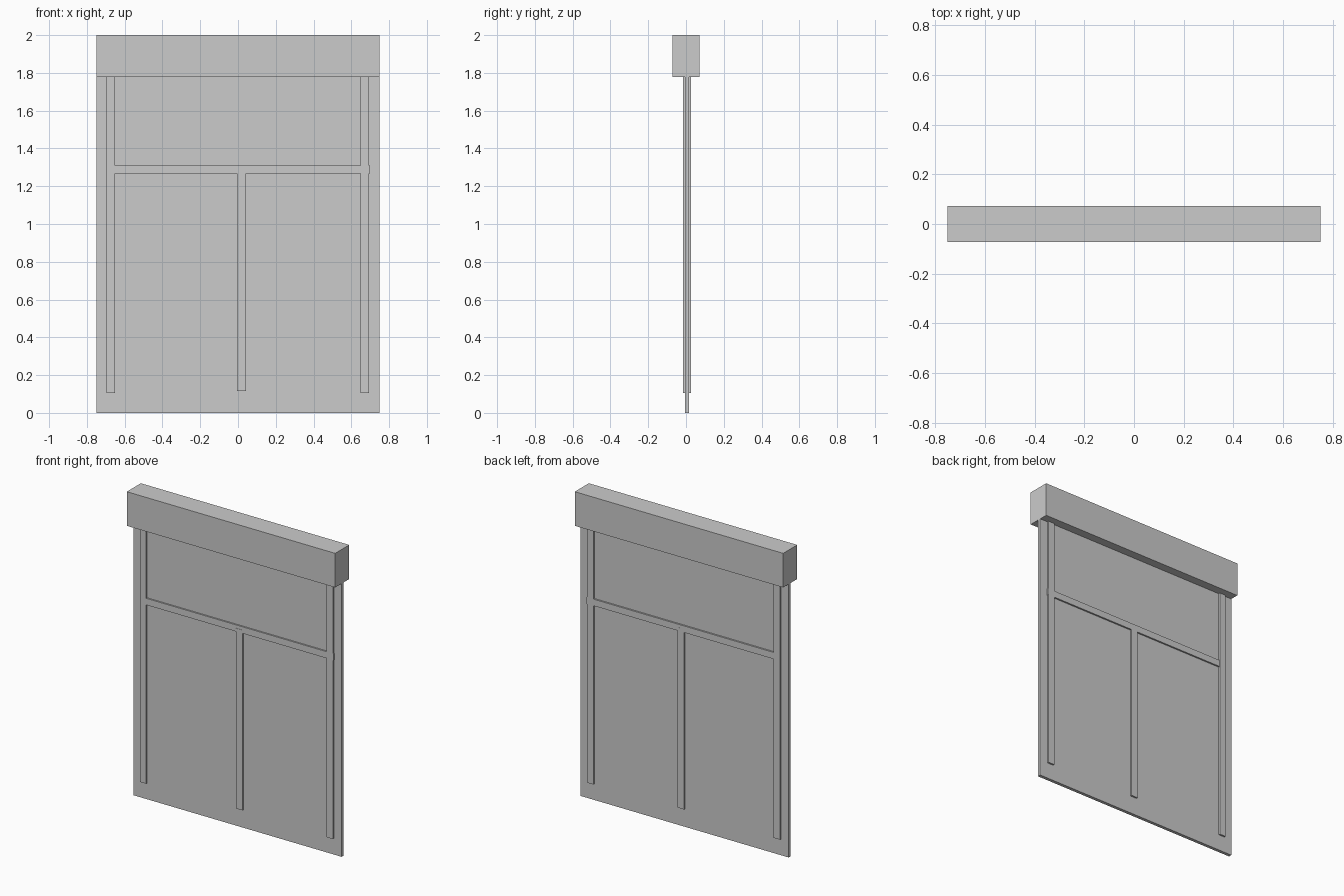
import bpy

if "Cube" in bpy.data.objects:
    bpy.data.objects.remove(bpy.data.objects["Cube"])


def box(name, x, y, z):
    """Axis-aligned box from (min, max) ranges."""
    lo, hi = zip(x, y, z)
    bpy.ops.mesh.primitive_cube_add(size=1, location=[(a + b) / 2 for a, b in zip(lo, hi)])
    ob = bpy.context.object
    ob.name = name
    ob.scale = [b - a for a, b in zip(lo, hi)]
    bpy.ops.object.transform_apply(location=False, rotation=False, scale=True)
    return ob


HEADER_Z = 1.778
BATTEN_Y = (-0.016, 0.027)

# Header box along the top
box("header", (-0.75, 0.75), (-0.072, 0.072), (HEADER_Z, 2.0))

# Thin hanging panel
box("panel", (-0.75, 0.75), (-0.005, 0.016), (0.0, HEADER_Z))

# Side battens, standing proud of both faces of the panel
for name, x in (("left_batten", -0.673), ("right_batten", 0.671)):
    box(name, (x - 0.0225, x + 0.0225), BATTEN_Y, (0.105, HEADER_Z))

# Cross rail and the centre batten hanging from it
box("cross_rail", (-0.69, 0.698), (-0.0145, 0.0265), (1.268, 1.311))
box("centre_batten", (-0.004, 0.042), BATTEN_Y, (0.117, 1.29))
